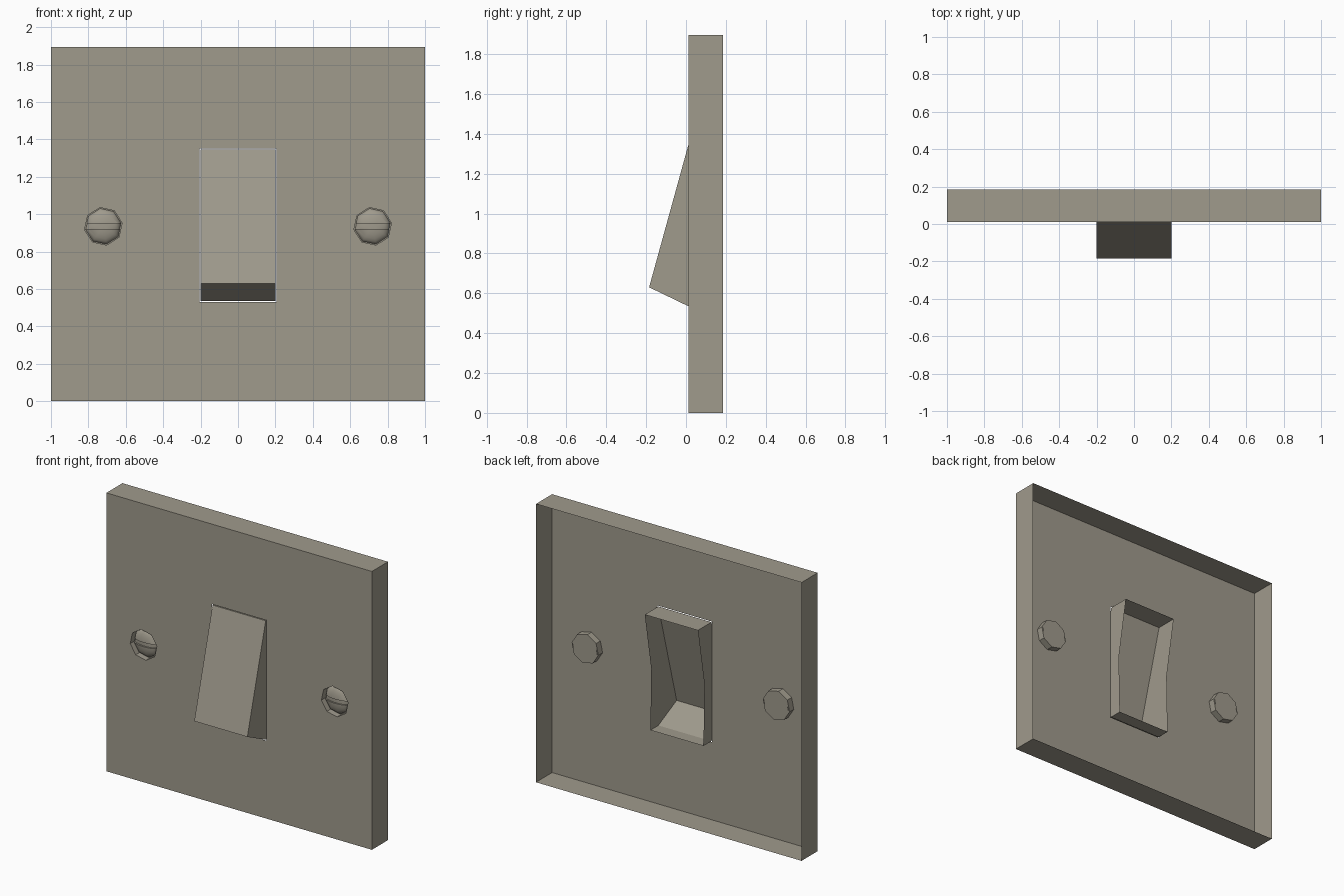
import bpy, bmesh, math
from mathutils import Matrix

if "Cube" in bpy.data.objects:
    bpy.data.objects.remove(bpy.data.objects["Cube"], do_unlink=True)

WIDTH, HEIGHT = 2.0, 1.895
FRONT, BACK = 0.012, 0.185
SCREW_X, SCREW_Z, SCREW_R = 0.72, 0.935, 0.102
CUP_BACK = 0.058

mat = bpy.data.materials.new("warm_grey_metal")
mat.use_nodes = True
colour = (0.35, 0.325, 0.265, 1.0)
mat.diffuse_color = colour
mat.node_tree.nodes["Principled BSDF"].inputs["Base Color"].default_value = colour


def finish(bm, name, smooth=False):
    bmesh.ops.recalc_face_normals(bm, faces=bm.faces)
    mesh = bpy.data.meshes.new(name)
    bm.to_mesh(mesh)
    bm.free()
    mesh.materials.append(mat)
    obj = bpy.data.objects.new(name, mesh)
    bpy.context.collection.objects.link(obj)
    if smooth:
        bpy.ops.object.select_all(action='DESELECT')
        obj.select_set(True)
        bpy.context.view_layer.objects.active = obj
        bpy.ops.object.shade_smooth_by_angle(angle=math.radians(40))
    return obj


def rectangle(x, z0, z1):
    return [(-x, z0), (x, z0), (x, z1), (-x, z1)]


def octagon(cx):
    angles = [math.radians(10 + 45 * i) for i in range(8)]
    return [(cx + SCREW_R * math.cos(a), SCREW_Z + SCREW_R * math.sin(a)) for a in angles]


def add_loop(bm, points, y):
    verts = [bm.verts.new((x, y, z)) for x, z in points]
    edges = [bm.edges.new((verts[i - 1], verts[i])) for i in range(len(verts))]
    return verts, edges


def add_walls(bm, a, b):
    for i in range(len(a)):
        bm.faces.new((a[i - 1], a[i], b[i], b[i - 1]))


# Face plate: thin shell, open at the back, pierced for rocker and screws
bm = bmesh.new()
outline = rectangle(WIDTH / 2, 0, HEIGHT)
rim, edges = add_loop(bm, outline, FRONT)
for hole in (rectangle(0.205, 0.53, 1.35), octagon(-SCREW_X), octagon(SCREW_X)):
    edges = edges + add_loop(bm, hole, FRONT)[1]
bmesh.ops.triangle_fill(bm, edges=edges, use_beauty=True)
add_walls(bm, rim, add_loop(bm, outline, BACK)[0])
finish(bm, "face_plate")

# Rocker: hollow wedge with a bent rear edge
bm = bmesh.new()
profile = [(0.158, 1.345), (FRONT, 1.345), (-0.185, 0.63),
           (FRONT, 0.535), (0.097, 0.535), (0.088, 0.95)]
right, left = [[bm.verts.new((x, y, z)) for y, z in profile] for x in (-0.2, 0.2)]
bm.faces.new(right)
bm.faces.new(left)
for i in range(4):
    bm.faces.new((right[i], right[i + 1], left[i + 1], left[i]))
finish(bm, "rocker")

for side, sx in (("right", -SCREW_X), ("left", SCREW_X)):
    # Screw cup: eight-sided recess closed at the back
    bm = bmesh.new()
    mouth = add_loop(bm, octagon(sx), FRONT)[0]
    floor = add_loop(bm, octagon(sx), CUP_BACK)[0]
    add_walls(bm, mouth, floor)
    bm.faces.new(floor)
    finish(bm, "screw_cup_" + side)

    # Screw head: shallow dome with a sunken slot
    bm = bmesh.new()
    bmesh.ops.create_uvsphere(bm, u_segments=8, v_segments=12, radius=1)
    bmesh.ops.rotate(bm, verts=bm.verts, matrix=Matrix.Rotation(math.radians(10), 3, 'Z'))
    bmesh.ops.rotate(bm, verts=bm.verts, matrix=Matrix.Rotation(math.radians(90), 3, 'X'))
    bmesh.ops.scale(bm, verts=bm.verts, vec=(0.097, 0.038, 0.097))
    bmesh.ops.bisect_plane(bm, geom=bm.verts[:] + bm.edges[:] + bm.faces[:],
                           plane_co=(0, 0, 0), plane_no=(0, 1, 0), clear_outer=True)
    for z in (-0.014, 0.014):
        bmesh.ops.bisect_plane(bm, geom=bm.verts[:] + bm.edges[:] + bm.faces[:],
                               plane_co=(0, 0, z), plane_no=(0, 0, 1))
    band = [f for f in bm.faces if abs(f.calc_center_median().z) < 0.014]
    slot = bmesh.ops.extrude_face_region(bm, geom=band)["geom"]
    bmesh.ops.delete(bm, geom=band, context='FACES')
    bmesh.ops.translate(bm, vec=(0, 0.01, 0),
                        verts=[v for v in slot if isinstance(v, bmesh.types.BMVert)])
    bmesh.ops.translate(bm, vec=(sx, 0.052, SCREW_Z), verts=bm.verts)
    finish(bm, "screw_head_" + side, smooth=True)
